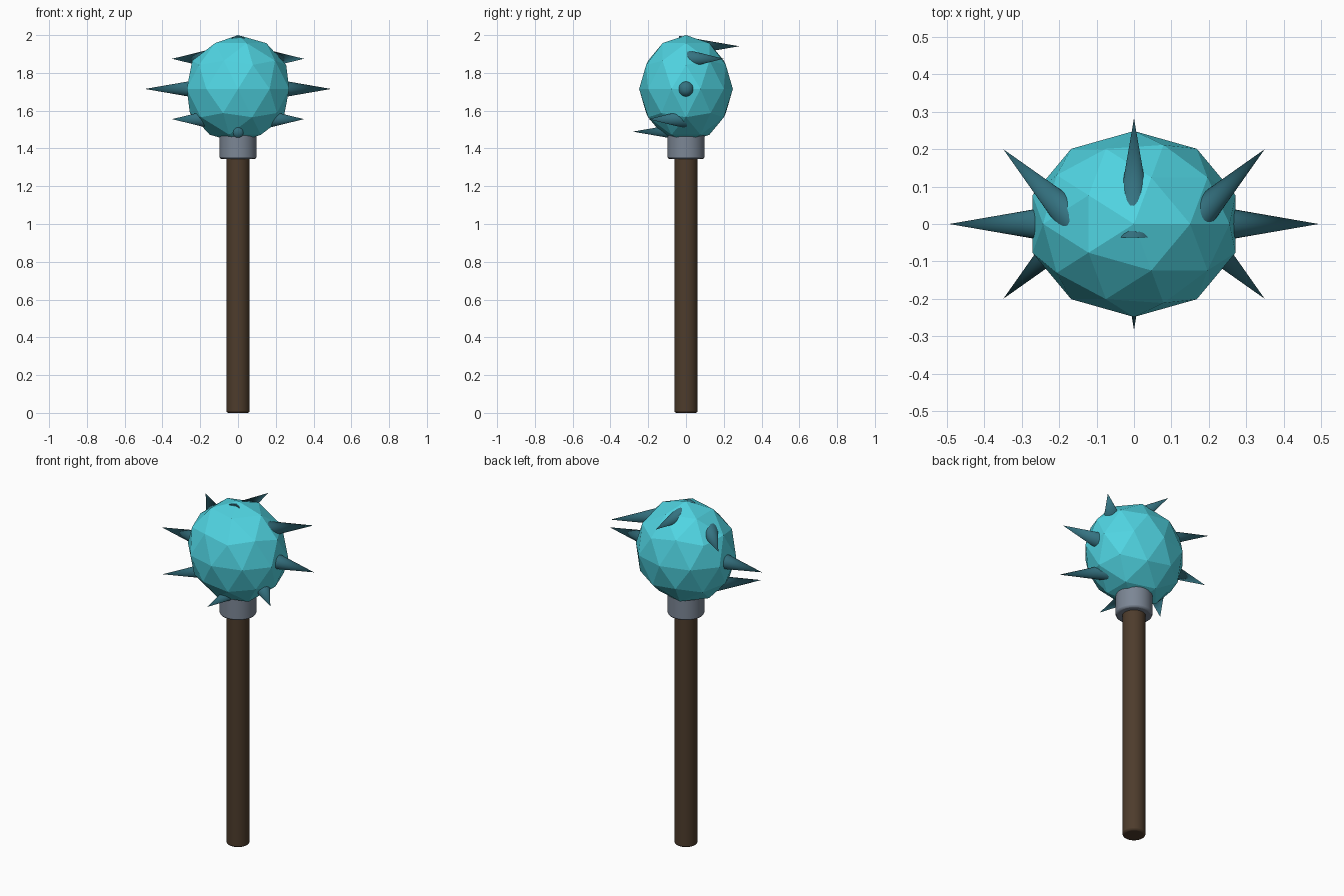
import bpy
from math import cos, sin, pi, radians

if "Cube" in bpy.data.objects:
    bpy.data.objects.remove(bpy.data.objects["Cube"])

CENTRE_Z = 1.715


def paint(obj, name, rgb):
    mat = bpy.data.materials.get(name) or bpy.data.materials.new(name)
    mat.diffuse_color = (*rgb, 1)
    mat.use_nodes = True
    mat.node_tree.nodes["Principled BSDF"].inputs["Base Color"].default_value = mat.diffuse_color
    obj.data.materials.append(mat)


def rod(name, radius, z0, z1, bevel, mat, rgb):
    bpy.ops.mesh.primitive_cylinder_add(vertices=32, radius=radius, depth=z1 - z0,
                                        location=(0, 0, (z0 + z1) / 2))
    obj = bpy.context.object
    obj.name = name
    mod = obj.modifiers.new("edge_bevel", 'BEVEL')
    mod.width = bevel
    mod.segments = 2
    mod.limit_method = 'ANGLE'
    bpy.ops.object.shade_smooth_by_angle(angle=radians(40))
    paint(obj, mat, rgb)
    return obj


# Handle and metal collar
rod("handle", 0.062, 0.0, 1.40, 0.01, "wood", (0.075, 0.045, 0.025))
rod("collar", 0.098, 1.345, 1.475, 0.01, "metal", (0.2, 0.24, 0.3))

# Faceted head, slightly flattened front to back
bpy.ops.mesh.primitive_ico_sphere_add(subdivisions=2, radius=1, location=(0, 0, CENTRE_Z))
head = bpy.context.object
head.name = "head"
head.scale = (0.285, 0.248, 0.285)
bpy.ops.object.transform_apply(location=False, rotation=False, scale=True)
paint(head, "crystal", (0.08, 0.66, 0.76))

# Tilted ring of eight spikes, each pointing horizontally outwards
DEPTH = 0.318
for i in range(8):
    a = i * pi / 4
    x = (0.493 - DEPTH / 2) * cos(a)
    y = (0.282 - DEPTH / 2) * sin(a)
    z = CENTRE_Z + 0.226 * sin(a)
    bpy.ops.mesh.primitive_cone_add(vertices=24, radius1=0.055, radius2=0, depth=DEPTH,
                                    location=(x, y, z), rotation=(0, pi / 2, a))
    spike = bpy.context.object
    spike.name = f"spike_{i + 1}"
    bpy.ops.object.shade_smooth_by_angle(angle=radians(40))
    paint(spike, "spike_dark_teal", (0.035, 0.17, 0.22))
